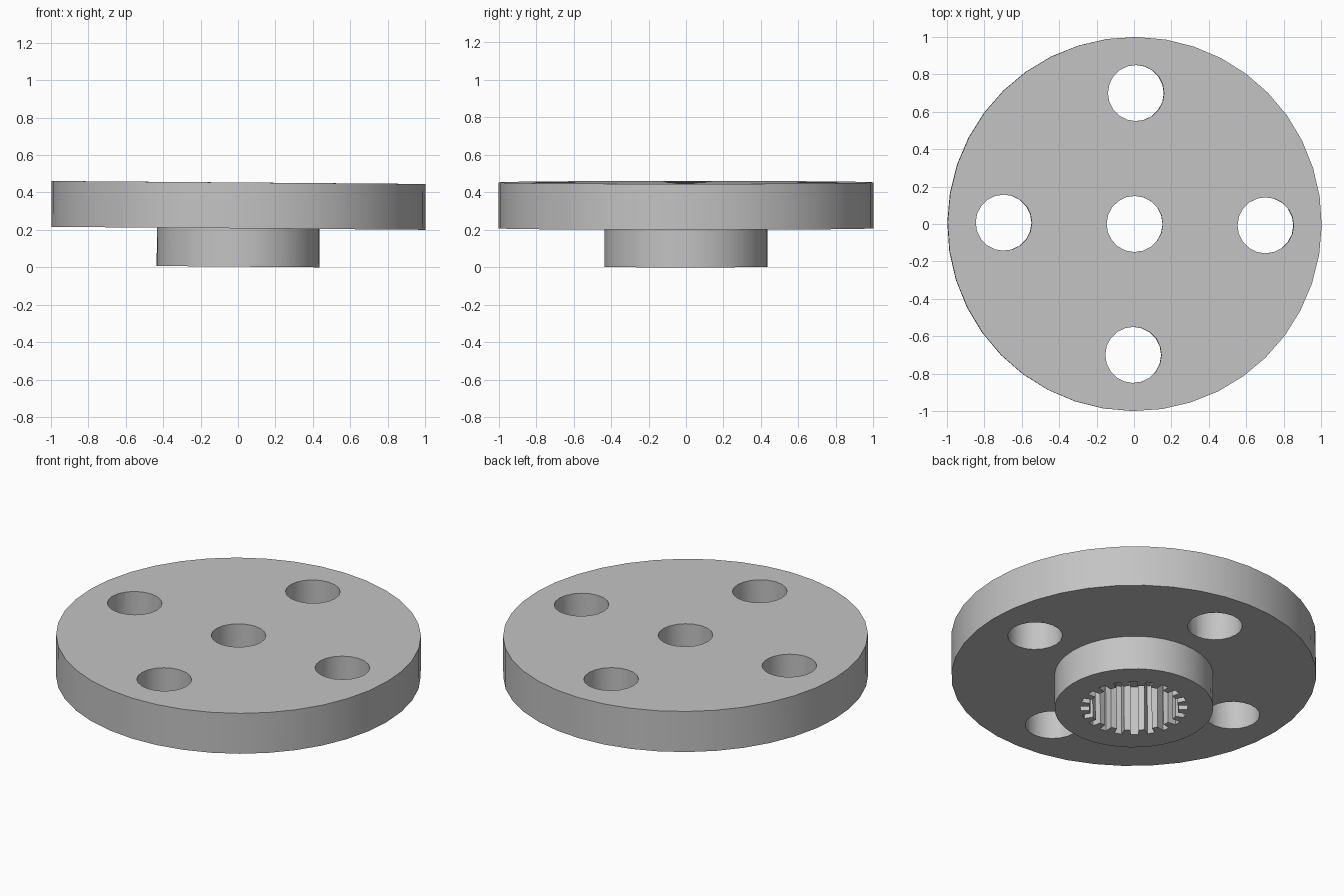
import bpy, bmesh, math
from math import cos, sin, pi, radians

if "Cube" in bpy.data.objects:
    bpy.data.objects.remove(bpy.data.objects["Cube"])

PLATE_R, HUB_R, HOLE_R, BOLT_R = 1.0, 0.435, 0.15, 0.7
HUB_H, TOTAL_H, SOCKET_DEPTH = 0.205, 0.45, 0.3
TIP_R, GROOVE_R, GROOVE_HALF, GROOVES = 0.245, 0.294, 0.021, 20

steel = bpy.data.materials.new("light_grey")
steel.use_nodes = True
grey = (0.55, 0.55, 0.55, 1)
steel.diffuse_color = grey
steel.node_tree.nodes["Principled BSDF"].inputs["Base Color"].default_value = grey


def circle(r, n, cx=0, cy=0):
    return [(cx + r * cos(2 * pi * i / n), cy + r * sin(2 * pi * i / n)) for i in range(n)]


def make_object(name, bm):
    bmesh.ops.recalc_face_normals(bm, faces=bm.faces)
    mesh = bpy.data.meshes.new(name)
    bm.to_mesh(mesh)
    bm.free()
    mesh.materials.append(steel)
    obj = bpy.data.objects.new(name, mesh)
    bpy.context.collection.objects.link(obj)
    return obj


def prism(bm, outline, z0, z1):
    low = [bm.verts.new((x, y, z0)) for x, y in outline]
    high = [bm.verts.new((x, y, z1)) for x, y in outline]
    bm.faces.new(low[::-1])
    bm.faces.new(high)
    for i in range(len(low)):
        j = (i + 1) % len(low)
        bm.faces.new((low[i], low[j], high[j], high[i]))


def cut(target, name, outlines, z0, z1):
    bm = bmesh.new()
    for outline in outlines:
        prism(bm, outline, z0, z1)
    cutter = make_object(name, bm)
    cutter.hide_render = True
    mod = target.modifiers.new(name, 'BOOLEAN')
    mod.operation, mod.solver, mod.object = 'DIFFERENCE', 'EXACT', cutter
    bpy.context.view_layer.objects.active = target
    bpy.ops.object.modifier_apply(modifier=mod.name)
    bpy.data.objects.remove(cutter)


# Flange plate and hub as one stepped solid
bm = bmesh.new()
rings = [[bm.verts.new((x, y, z)) for x, y in circle(r, 40)]
         for r, z in ((HUB_R, 0), (HUB_R, HUB_H), (PLATE_R, HUB_H), (PLATE_R, TOTAL_H))]
bm.faces.new(rings[0][::-1])
bm.faces.new(rings[-1])
for a, b in zip(rings, rings[1:]):
    for i in range(len(a)):
        j = (i + 1) % len(a)
        bm.faces.new((a[i], a[j], b[j], b[i]))
flange = make_object("hub_flange", bm)

# Splined socket outline: straight-sided grooves around a round bore
spline = []
for k in range(GROOVES):
    a = radians(14) + 2 * pi * k / GROOVES
    for r, side in ((TIP_R, -1), (GROOVE_R, -1), (GROOVE_R, 1), (TIP_R, 1)):
        t = side * GROOVE_HALF
        spline.append((r * cos(a) - t * sin(a), r * sin(a) + t * cos(a)))
cut(flange, "socket_cutter", [spline], -0.1, SOCKET_DEPTH)

# Centre hole and four bolt holes
holes = [circle(HOLE_R, 20)]
for k in range(4):
    holes.append(circle(HOLE_R, 20, BOLT_R * cos(k * pi / 2), BOLT_R * sin(k * pi / 2)))
cut(flange, "hole_cutter", holes, -0.1, TOTAL_H + 0.1)

# Smooth walls, sharp rims
bpy.ops.object.select_all(action='DESELECT')
flange.select_set(True)
bpy.context.view_layer.objects.active = flange
bpy.ops.object.shade_smooth_by_angle(angle=radians(30))

# The part sits with a slight tilt and turn
flange.rotation_euler = (0, 0.008, -0.01)
flange.location.z = HUB_R * 0.008
